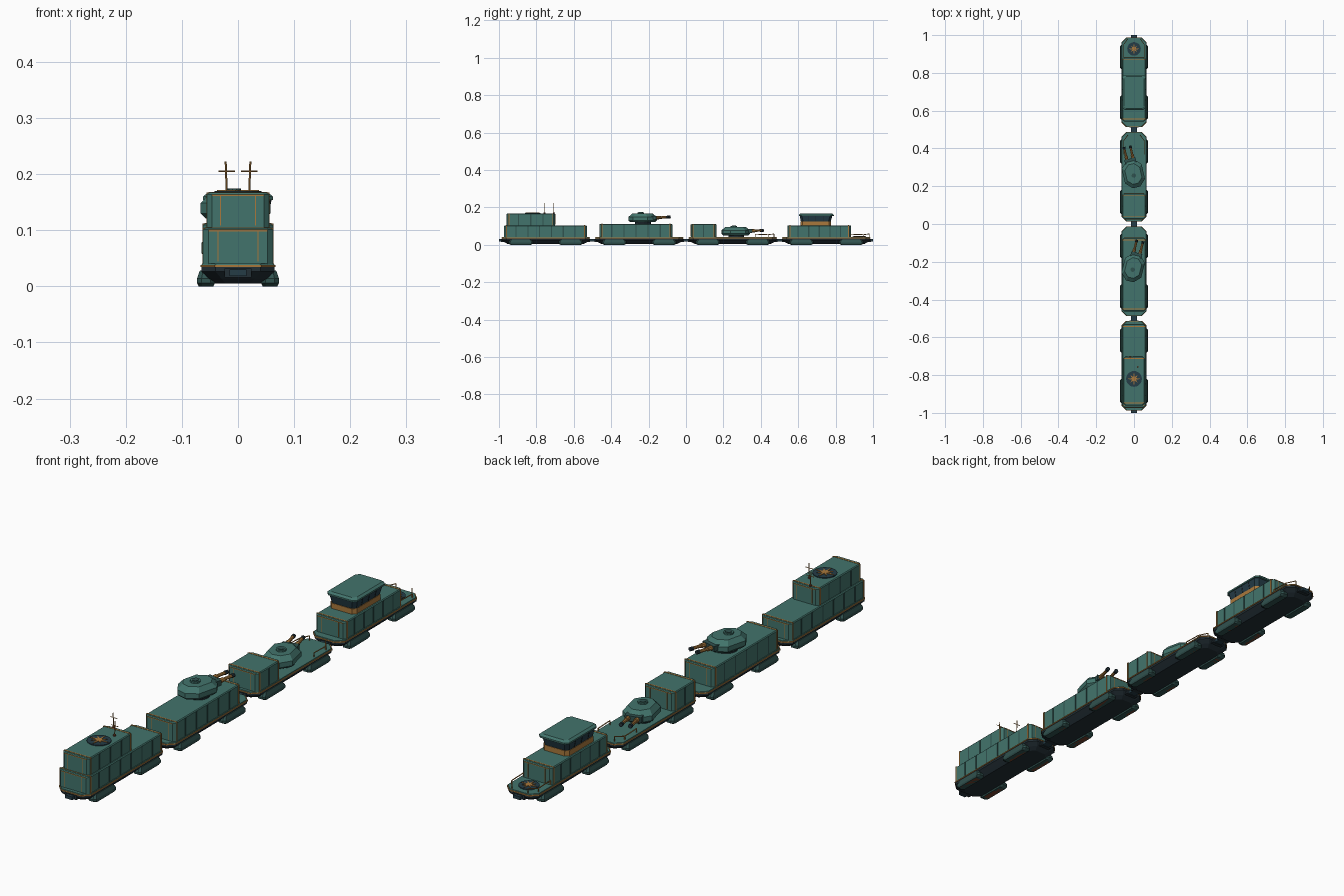
import bpy, bmesh
from math import sin, cos, pi, radians
from mathutils import Matrix, Vector

if "Cube" in bpy.data.objects:
    bpy.data.objects.remove(bpy.data.objects["Cube"], do_unlink=True)


def material(name, r, g, b):
    m = bpy.data.materials.new(name)
    m.use_nodes = True
    m.diffuse_color = (r, g, b, 1)
    m.node_tree.nodes["Principled BSDF"].inputs["Base Color"].default_value = (r, g, b, 1)
    return m


TEAL = material("teal armour", 0.055, 0.175, 0.15)
SHADE = material("dark teal panel", 0.03, 0.085, 0.078)
NAVY = material("navy hull", 0.016, 0.028, 0.036)
GOLD = material("brass trim", 0.40, 0.19, 0.045)
GLASS = material("blue black glass", 0.018, 0.045, 0.062)
RUST = material("rust fittings", 0.17, 0.05, 0.025)


def make(name, bm, mat, matrix=None):
    bmesh.ops.recalc_face_normals(bm, faces=bm.faces)
    if matrix:
        bm.transform(matrix)
    mesh = bpy.data.meshes.new(name)
    bm.to_mesh(mesh)
    bm.free()
    mesh.materials.append(mat)
    ob = bpy.data.objects.new(name, mesh)
    bpy.context.scene.collection.objects.link(ob)
    return ob


def skin(name, rings, mat, matrix=None):
    """Closed solid through matching rings of points."""
    bm = bmesh.new()
    loops = [[bm.verts.new(p) for p in ring] for ring in rings]
    n = len(loops[0])
    for a, b in zip(loops, loops[1:]):
        for i in range(n):
            bm.faces.new((a[i], a[(i + 1) % n], b[(i + 1) % n], b[i]))
    bm.faces.new(loops[0][::-1])
    bm.faces.new(loops[-1])
    return make(name, bm, mat, matrix)


def octagon(hx, y0, y1, c, z):
    """Rectangle outline with chamfered corners."""
    return [(hx - c, y0, z), (hx, y0 + c, z), (hx, y1 - c, z), (hx - c, y1, z),
            (-hx + c, y1, z), (-hx, y1 - c, z), (-hx, y0 + c, z), (-hx + c, y0, z)]


def loft(name, sections, mat, matrix=None):
    return skin(name, [octagon(*s) for s in sections], mat, matrix)


def box(name, x, y, z, mat, matrix=None):
    bm = bmesh.new()
    bmesh.ops.create_cube(bm, size=1)
    for v in bm.verts:
        v.co = [(lo + hi) / 2 + k * (hi - lo) for k, (lo, hi) in zip(v.co, (x, y, z))]
    return make(name, bm, mat, matrix)


def rod(name, a, b, r, mat, matrix=None, sides=8):
    a, b = Vector(a), Vector(b)
    bm = bmesh.new()
    bmesh.ops.create_cone(bm, cap_ends=True, segments=sides, radius1=r, radius2=r,
                          depth=(b - a).length)
    bm.transform(Matrix.Translation((a + b) / 2)
                 @ (b - a).to_track_quat('Z', 'Y').to_matrix().to_4x4())
    return make(name, bm, mat, matrix)


def chassis(car, y):
    """Boat-shaped hull, trim, deck, couplers and four hover pods."""
    h = 0.235
    loft(car + "_hull", [(0.042, y - 0.205, y + 0.205, 0.02, 0.005),
                         (0.052, y - 0.222, y + 0.222, 0.022, 0.014),
                         (0.065, y - h, y + h, 0.025, 0.026),
                         (0.065, y - h, y + h, 0.025, 0.034)], NAVY)
    loft(car + "_deck_trim", [(0.067, y - h - 0.002, y + h + 0.002, 0.025, 0.034),
                              (0.067, y - h - 0.002, y + h + 0.002, 0.025, 0.038)], GOLD)
    loft(car + "_deck", [(0.065, y - h, y + h, 0.025, 0.038),
                         (0.064, y - h + 0.001, y + h - 0.001, 0.025, 0.041)], TEAL)
    for s in (-1, 1):
        ends = sorted((y + s * 0.225, y + s * 0.25))
        box(car + "_coupler", (-0.015, 0.015), ends, (0.018, 0.03), GLASS)
        box(car + "_coupler_mount", (-0.024, 0.024), sorted((y + s * 0.222, y + s * 0.238)),
            (0.016, 0.032), NAVY)
        for e in (-1, 1):
            m = Matrix.Translation((s * 0.057, y + e * 0.133, 0))
            loft(car + "_hover_pod", [(0.013, -0.055, 0.055, 0.006, 0),
                                      (0.016, -0.066, 0.066, 0.008, 0.006),
                                      (0.016, -0.066, 0.066, 0.008, 0.014),
                                      (0.011, -0.055, 0.055, 0.006, 0.028)], SHADE, m)
            box(car + "_pod_vent", (-0.01, 0.01), (-0.045, 0.045), (-0.0, 0.003), RUST, m)


def body(car, hx, y0, y1, z0, z1):
    """Armoured superstructure with brass end frames and side ribs."""
    c = 0.009
    loft(car + "_body", [(hx, y0, y1, c, z0), (hx, y0, y1, c, z1 - 0.003),
                         (hx - 0.003, y0 + 0.003, y1 - 0.003, c, z1)], TEAL)
    for end, s in ((y0, 1), (y1, -1)):
        strip = sorted((end + s * 0.010, end + s * 0.015))
        box(car + "_roof_trim", (-hx + 0.002, hx - 0.002), strip, (z1 - 0.003, z1 + 0.001), GOLD)
        for x in (-1, 1):
            box(car + "_corner_trim", sorted((x * (hx - 0.002), x * (hx + 0.0015))), strip,
                (z0, z1), GOLD)
            mid = x * hx * 0.57
            box(car + "_end_trim", (mid - 0.001, mid + 0.001),
                sorted((end - s * 0.001, end + s * 0.002)), (z0 + 0.004, z1 - 0.004), GOLD)
        box(car + "_end_edge", (-hx + c, hx - c), sorted((end - s * 0.001, end + s * 0.002)),
            (z1 - 0.006, z1 - 0.003), GOLD)
    count = max(2, round((y1 - y0) / 0.06))
    for i in range(1, count):
        y = y0 + (y1 - y0) * i / count
        for x in (-1, 1):
            box(car + "_side_rib", sorted((x * (hx - 0.002), x * (hx + 0.0015))),
                (y - 0.003, y + 0.003), (z0, z1 - 0.004), SHADE)


def turret(car, y, z, yaw):
    """Faceted twin-gun turret, guns toward local +y."""
    m = Matrix.Translation((-0.004, y, z)) @ Matrix.Rotation(radians(yaw), 4, 'Z')
    rod(car + "_turret_ring", (0, 0, 0), (0, 0, 0.014), 0.042, NAVY, m, 16)
    loft(car + "_turret", [(0.046, -0.066, 0.062, 0.030, 0.009),
                           (0.054, -0.076, 0.072, 0.034, 0.018),
                           (0.054, -0.076, 0.072, 0.034, 0.036),
                           (0.040, -0.056, 0.050, 0.025, 0.054)], TEAL, m)
    rod(car + "_hatch", (0, -0.012, 0.053), (0, -0.012, 0.060), 0.018, TEAL, m, 10)
    rod(car + "_hatch_cap", (0, -0.012, 0.060), (0, -0.012, 0.062), 0.012, SHADE, m, 10)
    box(car + "_mantlet", (-0.03, 0.03), (0.055, 0.080), (0.022, 0.042), SHADE, m)
    for x in (-0.017, 0.017):
        rod(car + "_gun_sleeve", (x, 0.07, 0.032), (x, 0.098, 0.034), 0.0085, GOLD, m)
        rod(car + "_gun_barrel", (x, 0.09, 0.0335), (x, 0.142, 0.036), 0.006, GOLD, m)
        rod(car + "_gun_muzzle", (x, 0.134, 0.0355), (x, 0.147, 0.036), 0.0075, NAVY, m)


def emblem(car, y, z, r):
    """Round dark plate with an eight-pointed brass compass star."""
    rod(car + "_emblem_plate", (0, y, z), (0, y, z + 0.003), r, GLASS, None, 20)
    reach = (0.9, 0.26, 0.68, 0.26)
    star = [(r * reach[i % 4] * sin(i * pi / 8), y + r * reach[i % 4] * cos(i * pi / 8))
            for i in range(16)]
    skin(car + "_emblem_star", [[(a, b, h) for a, b in star] for h in (z + 0.002, z + 0.005)], GOLD)


def railing(car, y0, y1):
    """Low brass handrails with posts beside an open deck."""
    for x in (-0.055, 0.055):
        path = [(x, y0, 0.056), (x, y1 - 0.03, 0.054), (x * 0.6, y1, 0.058)]
        for a, b in zip(path, path[1:]):
            rod(car + "_handrail", a, b, 0.002, GOLD, None, 6)
        for p in path:
            rod(car + "_rail_post", (p[0], p[1], 0.038), p, 0.002, GOLD, None, 6)


# Four chassis
cars = {"lead_car": -0.75, "gun_car": -0.25, "low_gun_car": 0.25, "command_car": 0.75}
for car, y in cars.items():
    chassis(car, y)

# Lead car: two-tier body, emblem and aerials
body("lead_car", 0.062, -0.972, -0.53, 0.04, 0.104)
body("lead_car_upper", 0.055, -0.96, -0.70, 0.104, 0.167)
emblem("lead_car", -0.82, 0.167, 0.042)
for x, y, z in ((0.02, -0.757, 0.166), (-0.02, -0.706, 0.166)):
    rod("aerial_base", (x, y, z), (x, y, z + 0.006), 0.005, RUST)
    rod("aerial_mast", (x, y, z), (x * 1.1, y, 0.222), 0.0018, GOLD, None, 6)
    rod("aerial_crossbar", (x - 0.015, y, 0.205), (x + 0.015, y, 0.205), 0.0013, GOLD, None, 6)

# Gun car: long body with a turret on the roof
body("gun_car", 0.062, -0.462, -0.073, 0.04, 0.112)
turret("gun_car", -0.23, 0.112, -14)

# Low gun car: short cabin and a deck turret
body("low_gun_car", 0.062, 0.026, 0.162, 0.04, 0.11)
turret("low_gun_car", 0.268, 0.041, 13)
railing("low_gun_car", 0.37, 0.47)

# Command car: body, glazed bridge, rear emblem and rails
body("command_car", 0.062, 0.543, 0.882, 0.04, 0.104)
loft("bridge_base", [(0.054, 0.612, 0.776, 0.012, 0.104), (0.054, 0.612, 0.776, 0.012, 0.124)], GOLD)
loft("bridge_windows", [(0.052, 0.614, 0.774, 0.012, 0.124),
                        (0.058, 0.608, 0.782, 0.012, 0.155)], GLASS)
loft("bridge_roof", [(0.062, 0.604, 0.790, 0.012, 0.154), (0.062, 0.604, 0.790, 0.012, 0.160),
                     (0.054, 0.612, 0.782, 0.012, 0.167)], TEAL)
for x in (-1, 1):
    for i in range(1, 4):
        y = 0.614 + 0.04 * i
        rod("window_post", (x * 0.052, y, 0.124), (x * 0.058, y, 0.155), 0.002, NAVY, None, 6)
emblem("command_car", 0.927, 0.041, 0.036)
railing("command_car", 0.88, 0.98)
